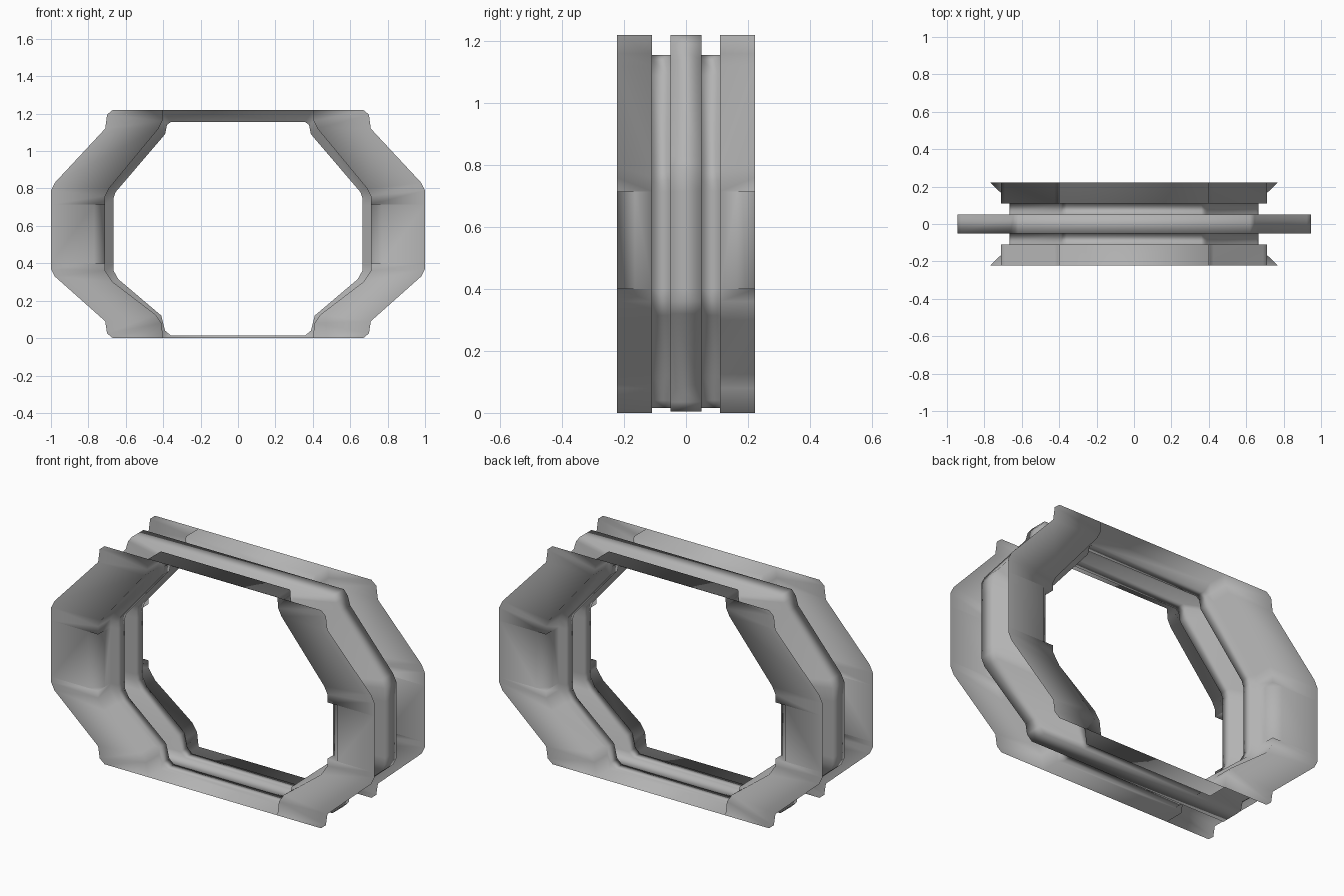
import bpy, bmesh
from mathutils import Vector

if "Cube" in bpy.data.objects:
    bpy.data.objects.remove(bpy.data.objects["Cube"])

# Right-hand half outlines (x, z), top to bottom, all with matching point counts
END_OUTER = [(.67, 1.22), (.70, 1.195), (.71, 1.12), (.98, .83), (1, .79),
             (1, .37), (.98, .33), (.71, .09), (.70, .025), (.67, 0)]
END_INNER = [(.40, 1.22), (.405, 1.16), (.425, 1.12), (.69, .80), (.71, .76),
             (.71, .36), (.67, .30), (.44, .125), (.41, .08), (.40, 0)]
FOLD_INNER = [(.36, 1.155), (.38, 1.14), (.39, 1.09), (.655, .78), (.665, .75),
              (.665, .36), (.64, .315), (.41, .12), (.39, .04), (.36, .015)]
FOLD_OUTER = [(.62, 1.22), (.645, 1.19), (.66, 1.14), (.925, .83), (.945, .79),
              (.945, .36), (.925, .32), (.66, .09), (.65, .035), (.62, .005)]
Y_END, Y_WALL, Y_RIB, Y_NOTCH = .223, .11, .05, .165
NOTCH_Z = (.715, .715, .40, .40)


def loop(half, y, notch_x=None, notch_y=None):
    """Closed loop, mirrored in x, with extra points on the upright for the recess."""
    pts = [Vector((x, y, z)) for x, z in half]
    x0 = half[4][0]
    extra = []
    for i, z in enumerate(NOTCH_Z):
        inside = i in (1, 2)
        extra.append(Vector((notch_x if inside and notch_x else x0,
                             notch_y if inside and notch_y else y, z)))
    pts[5:5] = extra
    return pts + [Vector((-p.x, p.y, p.z)) for p in reversed(pts)]


def skin(bm, a, b, skip=()):
    """Quads between two closed loops, leaving out zero-area faces."""
    n = len(a)
    for i in range(n):
        if i in skip:
            continue
        j = (i + 1) % n
        pts = []
        for p in (a[i], a[j], b[j], b[i]):
            if all((p - q).length > 1e-5 for q in pts):
                pts.append(p)
        if len(pts) < 3:
            continue
        area = sum(((pts[k] - pts[0]).cross(pts[k + 1] - pts[0])
                    for k in range(1, len(pts) - 1)), Vector())
        if area.length > 1e-6:
            bm.faces.new([bm.verts.new(p) for p in pts])


bm = bmesh.new()

# End frames: side plates, tunnel wall with recess, step down to the folds
for s in (-1, 1):
    outer = loop(END_OUTER, s * Y_END)
    plate_edge = loop(END_INNER, s * Y_END, notch_x=.77)
    wall_front = loop(END_INNER, s * Y_END, notch_y=s * Y_NOTCH)
    wall_back = loop(END_INNER, s * Y_WALL)
    n = len(outer)
    skin(bm, outer, plate_edge, skip=(n // 2 - 1, n - 1))
    skin(bm, plate_edge, wall_front)
    skin(bm, wall_front, wall_back)
    skin(bm, wall_back, loop(FOLD_INNER, s * Y_WALL))

# Bellows: inner folds either side of the raised middle rib
profile = [(FOLD_INNER, -Y_WALL), (FOLD_INNER, -Y_RIB), (FOLD_OUTER, -Y_RIB),
           (FOLD_OUTER, Y_RIB), (FOLD_INNER, Y_RIB), (FOLD_INNER, Y_WALL)]
loops = [loop(h, y) for h, y in profile]
for a, b in zip(loops, loops[1:]):
    skin(bm, a, b)

# One continuous folded sheet, softly shaded all over
bmesh.ops.remove_doubles(bm, verts=bm.verts, dist=1e-5)
bmesh.ops.recalc_face_normals(bm, faces=bm.faces)
for f in bm.faces:
    f.smooth = True
mesh = bpy.data.meshes.new("bellows_sheet")
bm.to_mesh(mesh)
bm.free()
sheet = bpy.data.objects.new("bellows_sheet", mesh)
bpy.context.collection.objects.link(sheet)

# Dark grey rubber
rubber = bpy.data.materials.new("dark_rubber")
rubber.diffuse_color = (.45, .45, .45, 1)
rubber.use_nodes = True
rubber.node_tree.nodes["Principled BSDF"].inputs["Base Color"].default_value = rubber.diffuse_color
mesh.materials.append(rubber)
